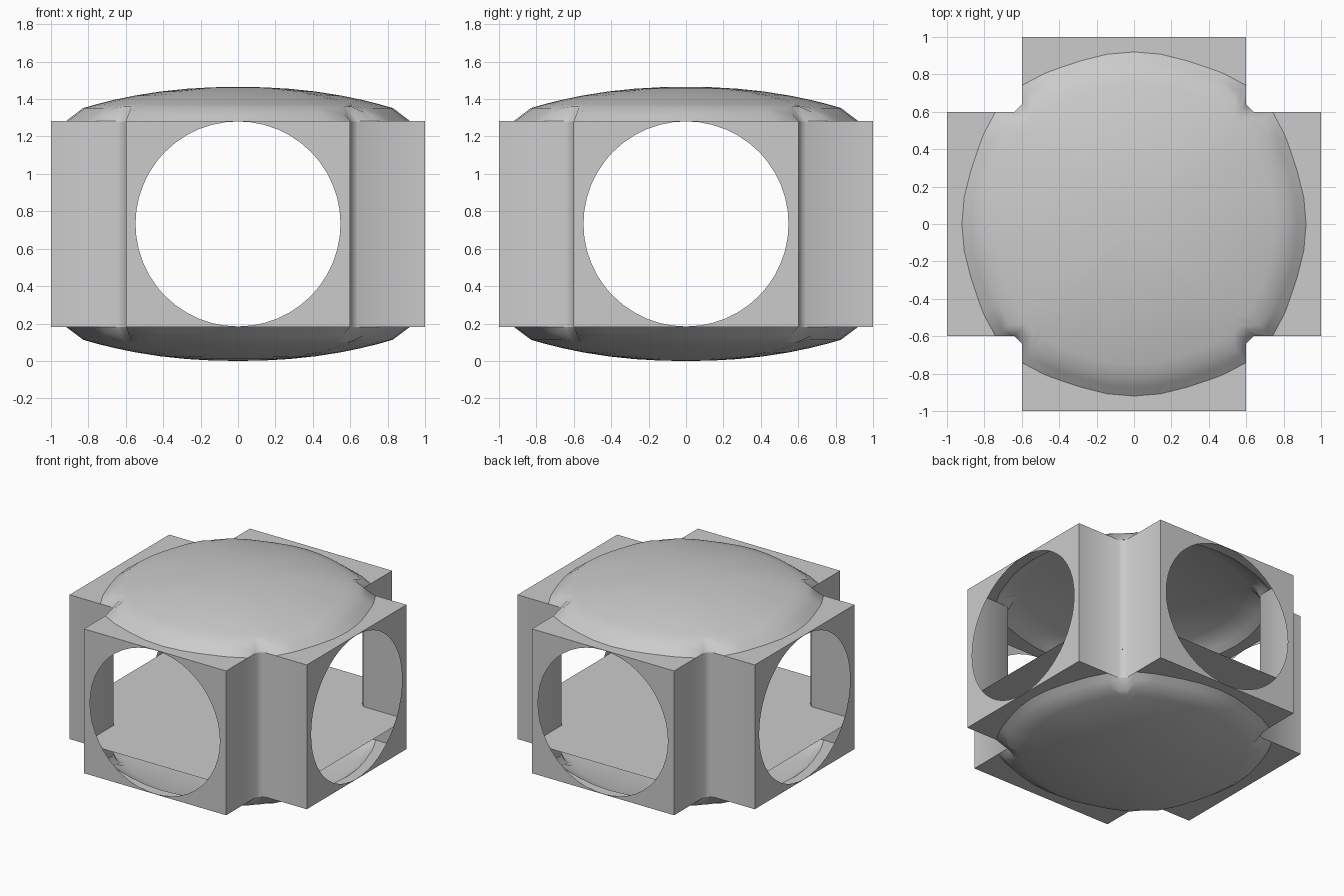
import bpy, bmesh, math
from mathutils import Matrix, Vector

if "Cube" in bpy.data.objects:
    bpy.data.objects.remove(bpy.data.objects["Cube"])

MID, HALF, TOP = 0.7325, 0.55, 0.7325   # mid height, arm half height, dome half height
ARM, NOTCH, HOLE = 0.6, 0.64, 0.548


def make_object(name, bm, angle=35):
    bmesh.ops.remove_doubles(bm, verts=bm.verts, dist=1e-4)
    bmesh.ops.recalc_face_normals(bm, faces=bm.faces)
    me = bpy.data.meshes.new(name)
    bm.to_mesh(me)
    bm.free()
    ob = bpy.data.objects.new(name, me)
    bpy.context.collection.objects.link(ob)
    bpy.ops.object.select_all(action='DESELECT')
    ob.select_set(True)
    bpy.context.view_layer.objects.active = ob
    bpy.ops.object.shade_smooth_by_angle(angle=math.radians(angle))
    return ob


def strip(bm, a, b, closed=True):
    n = len(a)
    for i in range(n if closed else n - 1):
        j = (i + 1) % n
        bm.faces.new((a[i], a[j], b[j], b[i]))


# Plus-shaped plan: distance to the outline at an angle within one octant
def plus_radius(t):
    if t <= math.atan2(ARM, 1):
        return 1 / math.cos(t)
    if t <= math.atan2(ARM, NOTCH) + 1e-6:
        return ARM / math.sin(t)
    return (ARM + NOTCH) / (math.cos(t) + math.sin(t))


# One octant as (angle, dome radius), mirrored and repeated around the circle
octant = [(0, .92), (math.radians(9), .919), (math.radians(18.4), .918),
          (math.radians(28), .93), (math.atan2(ARM, 1), .937),
          (math.radians(39), .953), (math.atan2(ARM, NOTCH), .955)]
quadrant = octant + [(math.pi / 2 - t, r) for t, r in octant[:0:-1]]
around = []
for q in range(4):
    for t, r in quadrant:
        around.append((t + q * math.pi / 2, r, plus_radius(min(t, math.pi / 2 - t))))


def dome_height(u):
    if u > 0.9:
        return HALF + (TOP - HALF) * 0.38 * (1 - u) / 0.1
    return HALF + (TOP - HALF) * (0.38 + 0.62 * (1 - (u / 0.9) ** 2.2))


def build_dome(name, sign):
    bm = bmesh.new()
    rings = []
    for s in (0.15, 0.3, 0.45, 0.6, 0.72, 0.82, 0.9, 0.95, 1.0):
        ring = []
        for t, r, p in around:
            out = min(r, p)
            z = HALF if s == 1 else dome_height(s * out / r)
            ring.append(bm.verts.new((s * out * math.cos(t), s * out * math.sin(t), MID + sign * z)))
        rings.append(ring)
    for a, b in zip(rings, rings[1:]):
        strip(bm, a, b)
    tip = bm.verts.new((0, 0, MID + sign * TOP))
    for i, v in enumerate(rings[0]):
        bm.faces.new((tip, v, rings[0][(i + 1) % len(around)]))
    make_object(name, bm, 60)

    # Flat rim between the dome and the plus outline
    bm = bmesh.new()
    z = MID + sign * HALF
    inner = [(min(r, p) * math.cos(t), min(r, p) * math.sin(t), z) for t, r, p in around]
    outer = [(p * math.cos(t), p * math.sin(t), z) for t, r, p in around]
    n = len(around)
    for i in range(n):
        j = (i + 1) % n
        pts = []
        for c in (inner[i], inner[j], outer[j], outer[i]):
            if all((Vector(c) - Vector(d)).length > 1e-4 for d in pts):
                pts.append(c)
        if len(pts) > 2:
            bm.faces.new([bm.verts.new(c) for c in pts])
    make_object(name + "_rim", bm)


build_dome("top_dome", 1)
build_dome("bottom_dome", -1)

# Four arms: an end panel with a round opening, and a notched corner column
panel_angles = [2 * math.pi * i / 48 for i in range(48)]
corner = math.atan2(HALF, ARM)
panel_angles += [corner, math.pi - corner, math.pi + corner, 2 * math.pi - corner]
panel_angles.sort()
for k, side in enumerate(("right", "back", "left", "front")):
    rot = Matrix.Rotation(k * math.pi / 2, 4, 'Z')
    bm = bmesh.new()
    inner, outer = [], []
    for a in panel_angles:
        c, s = math.cos(a), math.sin(a)
        d = min(ARM / max(abs(c), 1e-6), HALF / max(abs(s), 1e-6))
        inner.append(bm.verts.new((1, HOLE * c, MID + HOLE * s)))
        outer.append(bm.verts.new((1, d * c, MID + d * s)))
    strip(bm, inner, outer)
    bm.transform(rot)
    make_object(side + "_panel", bm)

    bm = bmesh.new()
    m = 0.613
    plan = [(1, ARM), (NOTCH, ARM), (m + .006, m + .006), (ARM, NOTCH), (ARM, 1)]
    low = [bm.verts.new((x, y, MID - HALF)) for x, y in plan]
    high = [bm.verts.new((x, y, MID + HALF)) for x, y in plan]
    strip(bm, low, high, closed=False)
    bm.transform(rot)
    make_object(side + "_corner_column", bm, 60)

# Thin plus-shaped floor inside
bm = bmesh.new()
bm.faces.new([bm.verts.new((.999 * p * math.cos(t), .999 * p * math.sin(t), 0.41)) for t, r, p in around])
make_object("inner_floor", bm)
